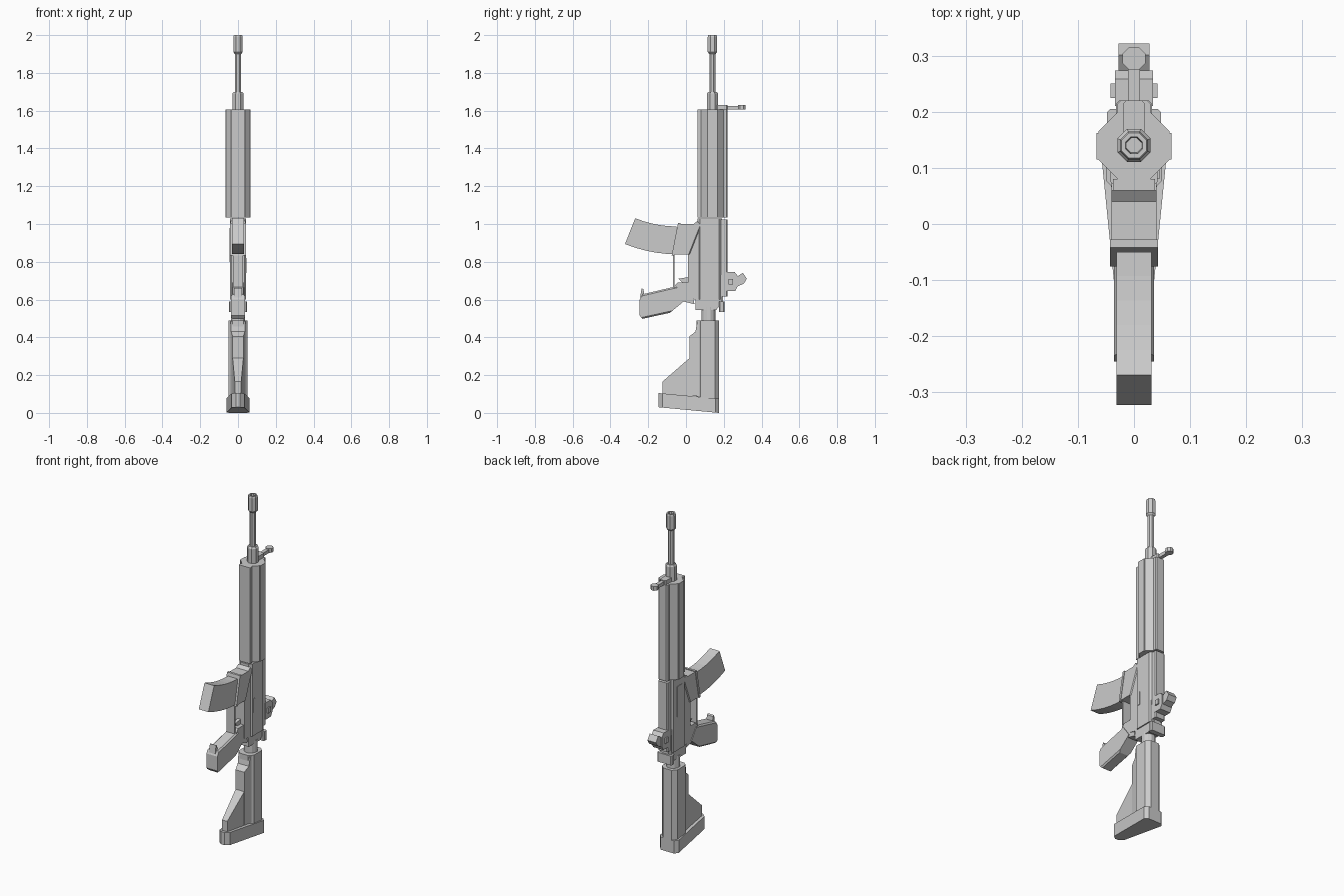
import bpy, bmesh, math
from mathutils import Vector

if "Cube" in bpy.data.objects:
    bpy.data.objects.remove(bpy.data.objects["Cube"])

GREY = (0.6, 0.6, 0.6, 1)
grey = bpy.data.materials.new("matte grey")
grey.use_nodes = True
grey.diffuse_color = GREY
grey.node_tree.nodes["Principled BSDF"].inputs["Base Color"].default_value = GREY

# Reference lines shared by the parts
BARREL_Y = .14
RAIL_Y = .22
GUARD_BOTTOM = 1.035
GUARD_TOP = 1.605
Y_AXIS, Z_AXIS = 1, 2


def loft(name, rings, chamfer=0, along=Z_AXIS):
    """Join rings of equal point count into a capped solid; chamfer edges along one axis."""
    bm = bmesh.new()
    loops = [[bm.verts.new(point) for point in ring] for ring in rings]
    for lower, upper in zip(loops, loops[1:]):
        for i in range(len(lower)):
            bm.faces.new((lower[i - 1], lower[i], upper[i], upper[i - 1]))
    bm.faces.new(loops[0])
    bm.faces.new(loops[-1])
    bmesh.ops.recalc_face_normals(bm, faces=bm.faces)
    if chamfer:
        edges = []
        for edge in bm.edges:
            direction = (edge.verts[1].co - edge.verts[0].co).normalized()
            if abs(direction[along]) > .8:
                edges.append(edge)
        bmesh.ops.bevel(bm, geom=edges, offset=chamfer, segments=1,
                        profile=.5, affect="EDGES", clamp_overlap=True)
    mesh = bpy.data.meshes.new(name)
    bm.to_mesh(mesh)
    bm.free()
    mesh.materials.append(grey)
    obj = bpy.data.objects.new(name, mesh)
    bpy.context.collection.objects.link(obj)
    return obj


def plate(name, outline, width, taper=0, **edges):
    """Side outline in y, z given a width; taper changes the width along y."""
    rings = [[(side * (width + taper * y) / 2, y, z) for y, z in outline] for side in (-1, 1)]
    return loft(name, rings, **edges)


def box(name, width, front, back, bottom, top, **edges):
    outline = [(front, bottom), (back, bottom), (back, top), (front, top)]
    return plate(name, outline, width, **edges)


def tube(name, y, steps, sides=8):
    """Turned part along z from (radius, z) steps."""
    angles = [math.tau * (i + .5) / sides for i in range(sides)]
    return loft(name, [[(radius * math.cos(a), y + radius * math.sin(a), z) for a in angles]
                       for radius, z in steps])


def curved_magazine(name, width, depth, length, bend, segments=5):
    """Rectangular section swept forward along a rising parabola."""
    rings = []
    for i in range(segments + 1):
        reach = length * i / segments
        corner = Vector((0, -.05 - reach, .84 + bend * reach ** 2))
        across = Vector((0, 2 * bend * reach, 1)).normalized() * depth
        side = Vector((width / 2, 0, 0))
        rings.append([corner - side, corner + side,
                      corner + across + side, corner + across - side])
    return loft(name, rings)


# Barrel, gas block and hollow muzzle
tube("barrel", BARREL_Y, [(.018, 1.6), (.018, 1.91)])
tube("gas_block", BARREL_Y, [(.032, 1.6), (.032, 1.69), (.025, 1.7)])
tube("muzzle", BARREL_Y, [(.018, 1.9), (.027, 1.91), (.027, 1.99), (.024, 2),
                          (.016, 2), (.014, 1.97)])

# Octagonal handguard with four rails
tube("handguard", BARREL_Y, [(.068, GUARD_BOTTOM), (.068, GUARD_TOP)])
box("side_rails", width=.134, front=.115, back=.162, bottom=GUARD_BOTTOM, top=GUARD_TOP)
box("top_rail", width=.06, front=.19, back=RAIL_Y, bottom=GUARD_BOTTOM, top=GUARD_TOP,
    chamfer=.006)
box("bottom_rail", width=.074, front=.06, back=.08, bottom=GUARD_BOTTOM, top=GUARD_TOP)

# Front sight post with rounded head
box("front_sight_base", width=.04, front=.16, back=RAIL_Y, bottom=1.6, top=1.63, chamfer=.006)
box("front_sight_arm", width=.022, front=.15, back=.28, bottom=1.605, top=1.625)
tube("front_sight_head", .295, [(.022, 1.605), (.022, 1.63)])

# Upper receiver and its small controls
box("upper_receiver", width=.084, front=.06, back=.19, bottom=.6, top=1.03, chamfer=.015)
box("receiver_rail", width=.064, front=.18, back=RAIL_Y, bottom=.615, top=1.025, chamfer=.006)
cover = box("ejection_cover", width=.008, front=.1, back=.145, bottom=.8, top=.98)
cover.location.x = -.041
release = box("bolt_release", width=.008, front=.08, back=.1, bottom=.74, top=.82)
release.location.x = .041

# Lower receiver and magazine well
plate("lower_receiver", [(.16, .545), (.19, .58), (.19, .7), (.13, 1), (.01, .99),
                         (.01, .61), (.05, .6), (.05, .545)], width=.07)
plate("magazine_well", [(.08, .99), (.06, 1.015), (.04, 1), (-.035, 1), (-.07, .838),
                        (.02, .838)], width=.08, chamfer=.006)
plate("magazine_lip", [(-.028, 1.005), (-.042, 1.005), (-.076, .834), (-.062, .834)], width=.086)
curved_magazine("magazine", width=.063, depth=.147, length=.273, bend=.72)

# Trigger, guard and pistol grip
box("trigger_guard", width=.052, front=-.07, back=-.062, bottom=.66, top=.84)
plate("trigger", [(.02, .72), (-.04, .71), (-.02, .69), (.02, .69)], width=.02)
plate("grip_mount", [(.02, .69), (-.045, .69), (-.065, .665), (-.055, .6), (.045, .575)],
      width=.064)
plate("pistol_grip", [(0, .6), (-.05, .67), (-.095, .66), (-.23, .628), (-.245, .6),
                      (-.245, .515), (-.23, .498), (-.085, .53)],
      width=.072, chamfer=.008, along=Y_AXIS)
plate("grip_horn", [(-.22, .62), (-.225, .655), (-.235, .66), (-.243, .61)], width=.04)

# Charging handle and folding rear sight
box("charging_handle", width=.096, front=.175, back=.205, bottom=.535, top=.59, chamfer=.006)
box("charging_handle_stem", width=.04, front=.17, back=.195, bottom=.58, top=.64)
plate("rear_sight_base", [(.21, .645), (.26, .645), (.274, .67), (.274, .725), (.258, .745),
                          (.21, .745)], width=.068)
plate("rear_sight_head", [(.26, .665), (.305, .683), (.322, .71), (.301, .742), (.26, .715)],
      width=.056)
box("rear_sight_knob", width=.084, front=.225, back=.25, bottom=.68, top=.71)

# Buffer tube and stock
tube("buffer_tube", .12, [(.038, .47), (.038, .56)], sides=12)
box("stock_body", width=.1, front=.055, back=.175, bottom=.06, top=.49, chamfer=.022)
plate("stock_rib", [(.08, .49), (.06, .485), (.05, .43), (.018, .405), (.018, .09), (.08, .09)],
      width=.048, taper=.5)
plate("stock_wing", [(.03, .3), (-.125, .165), (-.125, .09), (.03, .08)],
      width=.054, taper=.16)
plate("butt_pad", [(-.145, .03), (-.145, .105), (.175, .075), (.175, 0)],
      width=.092, taper=.2, chamfer=.02)
